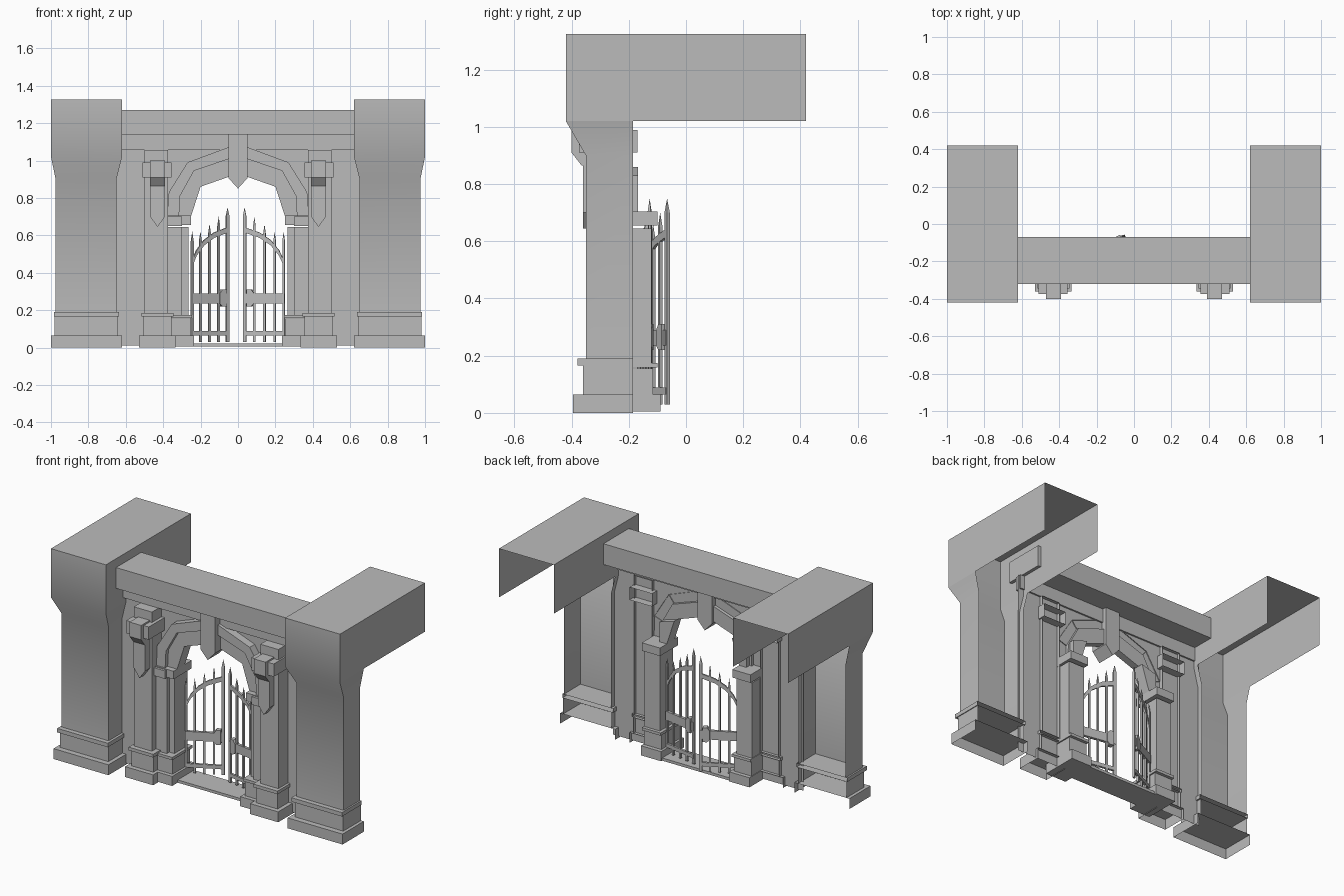
import bpy, bmesh, math
from mathutils import Matrix, Vector

cube = bpy.data.objects.get("Cube")
if cube:
    bpy.data.objects.remove(cube, do_unlink=True)

stone = bpy.data.materials.new("grey_stone")
stone.use_nodes = True
GREY = (0.5, 0.5, 0.5, 1)
stone.diffuse_color = GREY
stone.node_tree.nodes["Principled BSDF"].inputs["Base Color"].default_value = GREY


def finish(bm, name, mirror=False, smooth=False):
    bmesh.ops.remove_doubles(bm, verts=bm.verts, dist=1e-5)
    bmesh.ops.recalc_face_normals(bm, faces=bm.faces)
    me = bpy.data.meshes.new(name)
    bm.to_mesh(me)
    bm.free()
    me.materials.append(stone)
    ob = bpy.data.objects.new(name, me)
    bpy.context.collection.objects.link(ob)
    if mirror:
        ob.modifiers.new("mirror", "MIRROR")
    if smooth:
        bpy.ops.object.select_all(action="DESELECT")
        ob.select_set(True)
        bpy.context.view_layer.objects.active = ob
        bpy.ops.object.shade_smooth_by_angle(angle=math.radians(40))
    return ob


def add_prism(bm, pts, y0, y1, back=True, bottom=True):
    """Extrude an xz outline from y0 (front) to y1 (back)."""
    f = [bm.verts.new((x, y0, z)) for x, z in pts]
    b = [bm.verts.new((x, y1, z)) for x, z in pts]
    bm.faces.new(f)
    if back:
        bm.faces.new(b[::-1])
    for i in range(len(pts)):
        j = (i + 1) % len(pts)
        if bottom or i:          # first edge is the bottom one
            bm.faces.new((f[i], f[j], b[j], b[i]))


def add_box(bm, x0, x1, y0, y1, z0, z1, **kw):
    add_prism(bm, [(x0, z0), (x1, z0), (x1, z1), (x0, z1)], y0, y1, **kw)


def boxes(name, dims, mirror=True, **kw):
    bm = bmesh.new()
    for d in dims:
        add_box(bm, *d, **kw)
    return finish(bm, name, mirror)


def prism(name, pts, y0, y1, mirror=True, **kw):
    bm = bmesh.new()
    add_prism(bm, pts, y0, y1, **kw)
    return finish(bm, name, mirror)


def band(name, outer, inner, y0, y1):
    """Strip between two open outlines, with front, soffit and outer edge."""
    bm = bmesh.new()
    for i in range(len(outer) - 1):
        add_prism(bm, [inner[i], inner[i + 1], outer[i + 1], outer[i]], y0, y1, back=False)
    return finish(bm, name, True)


# Towers: open-backed shaft flaring into a deep head
SHELL = -0.185
bm = bmesh.new()
rings = [(0.65, 0.975, -0.35, 0.19), (0.65, 0.975, -0.35, 0.9),
         (0.62, 1.0, -0.42, 1.02), (0.62, 1.0, -0.42, 1.325)]
for k in range(3):
    yb = 0.42 if k == 2 else SHELL
    loops = []
    for xi, xo, yf, z in rings[k:k + 2]:
        loops.append([bm.verts.new((x, y, z)) for x, y in
                      ((xi, yb), (xi, yf), (xo, yf), (xo, yb))])
    lo, hi = loops
    for i in range(3):
        bm.faces.new((lo[i], lo[i + 1], hi[i + 1], hi[i]))
bm.faces.new(hi)
finish(bm, "towers", True, True)

# Stepped tower bases
boxes("tower_trim", [(0.635, 0.985, -0.38, SHELL, 0.165, 0.19)], back=False)
boxes("tower_base", [(0.645, 0.98, -0.36, SHELL, 0.065, 0.165),
                     (0.62, 1.0, -0.395, SHELL, 0, 0.065)], back=False, bottom=False)

# Arch outlines for one half, from springing to crown
outer = [(0.375, 0.705), (0.37, 0.83), (0.27, 0.99), (0, 1.09)]
middle = [(0.315, 0.705), (0.31, 0.81), (0.235, 0.945), (0, 1.025)]
inner = [(0.25, 0.705), (0.2, 0.86), (0.2, 0.86), (0, 0.93)]

# Wall sheet with arched opening
bm = bmesh.new()
outline = [(0.66, 0.01), (0.66, 1.14), (0, 1.14)] + middle[::-1] + [(0.375, 0.705), (0.375, 0.01)]
bm.faces.new([bm.verts.new((x, -0.22, z)) for x, z in outline])
finish(bm, "wall", True)

# Arch mouldings
band("arch_outer_band", outer, middle, -0.27, -0.215)
bm = bmesh.new()
for ring in ([middle[0], middle[1], inner[1], inner[0]],
             [middle[1], middle[2], inner[2]],
             [middle[2], middle[3], inner[3], inner[2]]):
    add_prism(bm, ring, -0.245, -0.2)
finish(bm, "arch_inner_band", True)
prism("arch_jamb", [(0.25, 0.705), (0.3, 0.705), (0.3, 0.83), (0.2, 0.86)], -0.24, -0.168)
prism("keystone", [(0, 0.85), (0.05, 0.905), (0.05, 1.14), (-0.05, 1.14), (-0.05, 0.905)],
      -0.3, -0.185, mirror=False)

# Lintel and the strip below it
boxes("lintel_beam", [(-0.64, 0.64, -0.32, -0.07, 1.14, 1.27)], mirror=False)
boxes("lintel_strip", [(-0.65, 0.65, -0.25, -0.21, 1.055, 1.14)], mirror=False)

# Outer pilasters, hollow behind
boxes("pilaster", [(0.375, 0.5, -0.315, -0.2, 0.185, 1.055)], back=False, bottom=False)
boxes("pilaster_base", [(0.345, 0.515, -0.345, -0.2, 0.165, 0.185),
                        (0.355, 0.505, -0.33, -0.2, 0.065, 0.165),
                        (0.335, 0.53, -0.36, -0.2, 0, 0.065)], back=False, bottom=False)

# Brackets with pointed pendants
boxes("bracket_block", [(0.355, 0.51, -0.375, -0.17, 0.91, 0.99)], back=False)
bm = bmesh.new()
side = [(-0.3, 0.865), (-0.365, 0.865), (-0.4, 0.91), (-0.4, 1.0), (-0.3, 1.0)]
faces = [[bm.verts.new((x, y, z)) for y, z in side] for x in (0.39, 0.47)]
bm.faces.new(faces[0])
bm.faces.new(faces[1])
for i in range(5):
    j = (i + 1) % 5
    bm.faces.new((faces[0][i], faces[0][j], faces[1][j], faces[1][i]))
finish(bm, "bracket_nose", True)
prism("pendant", [(0.43, 0.645), (0.47, 0.7), (0.47, 0.87), (0.39, 0.87), (0.39, 0.7)], -0.36, -0.31)

# Inner gate pillars
boxes("pillar", [(0.3, 0.375, -0.275, -0.2, 0.175, 0.645),
                 (0.265, 0.372, -0.25, -0.12, 0.175, 0.645)])
boxes("pillar_capital", [(0.25, 0.376, -0.28, -0.1, 0.655, 0.705),
                         (0.3, 0.376, -0.295, -0.2, 0.65, 0.7)])
boxes("pillar_base", [(0.245, 0.376, -0.3, -0.1, 0.158, 0.175),
                      (0.25, 0.372, -0.29, -0.115, 0.065, 0.155),
                      (0.235, 0.376, -0.315, -0.09, 0.005, 0.065)])
boxes("threshold", [(-0.24, 0.24, -0.26, -0.1, 0.005, 0.022)], mirror=False)


def gate_leaf(name, side, angle):
    bm = bmesh.new()
    # Pointed bars, tallest at the free edge
    for u, top in ((0.006, 0.62), (0.055, 0.62), (0.11, 0.66), (0.165, 0.7), (0.218, 0.75)):
        w = 0.009 if u > 0.2 else 0.006
        base = [bm.verts.new((u + a * w, b * 0.006, 0.03))
                for a, b in ((-1, -1), (1, -1), (1, 1), (-1, 1))]
        neck = [bm.verts.new(v.co + Vector((0, 0, top - 0.08))) for v in base]
        tip = bm.verts.new((u, 0, top))
        bm.faces.new(base[::-1])
        for i in range(4):
            j = (i + 1) % 4
            bm.faces.new((base[i], base[j], neck[j], neck[i]))
            bm.faces.new((neck[i], neck[j], tip))
    # Level rails and lock plate
    add_box(bm, 0, 0.22, -0.007, 0.007, 0.065, 0.088)
    add_box(bm, 0, 0.22, -0.009, 0.009, 0.235, 0.29)
    add_prism(bm, [(0.165, 0.235), (0.18, 0.22), (0.205, 0.22), (0.205, 0.31),
                   (0.18, 0.31), (0.165, 0.29)], -0.016, 0.016)
    # Rising curved rail
    arc = [(0, 0.44), (0.03, 0.505), (0.075, 0.56), (0.135, 0.6), (0.22, 0.63)]
    for (u0, z0), (u1, z1) in zip(arc, arc[1:]):
        add_prism(bm, [(u0, z0 - 0.014), (u1, z1 - 0.014), (u1, z1 + 0.014), (u0, z0 + 0.014)],
                  -0.006, 0.006)
    swing = Matrix.Rotation(math.radians(angle), 4, "Z")
    flip = Matrix.Diagonal((-side, 1, 1, 1))
    bm.transform(Matrix.Translation((side * 0.25, -0.165, 0)) @ flip @ swing)
    finish(bm, name)


gate_leaf("left_gate_leaf", 1, 10)
gate_leaf("right_gate_leaf", -1, 27)
